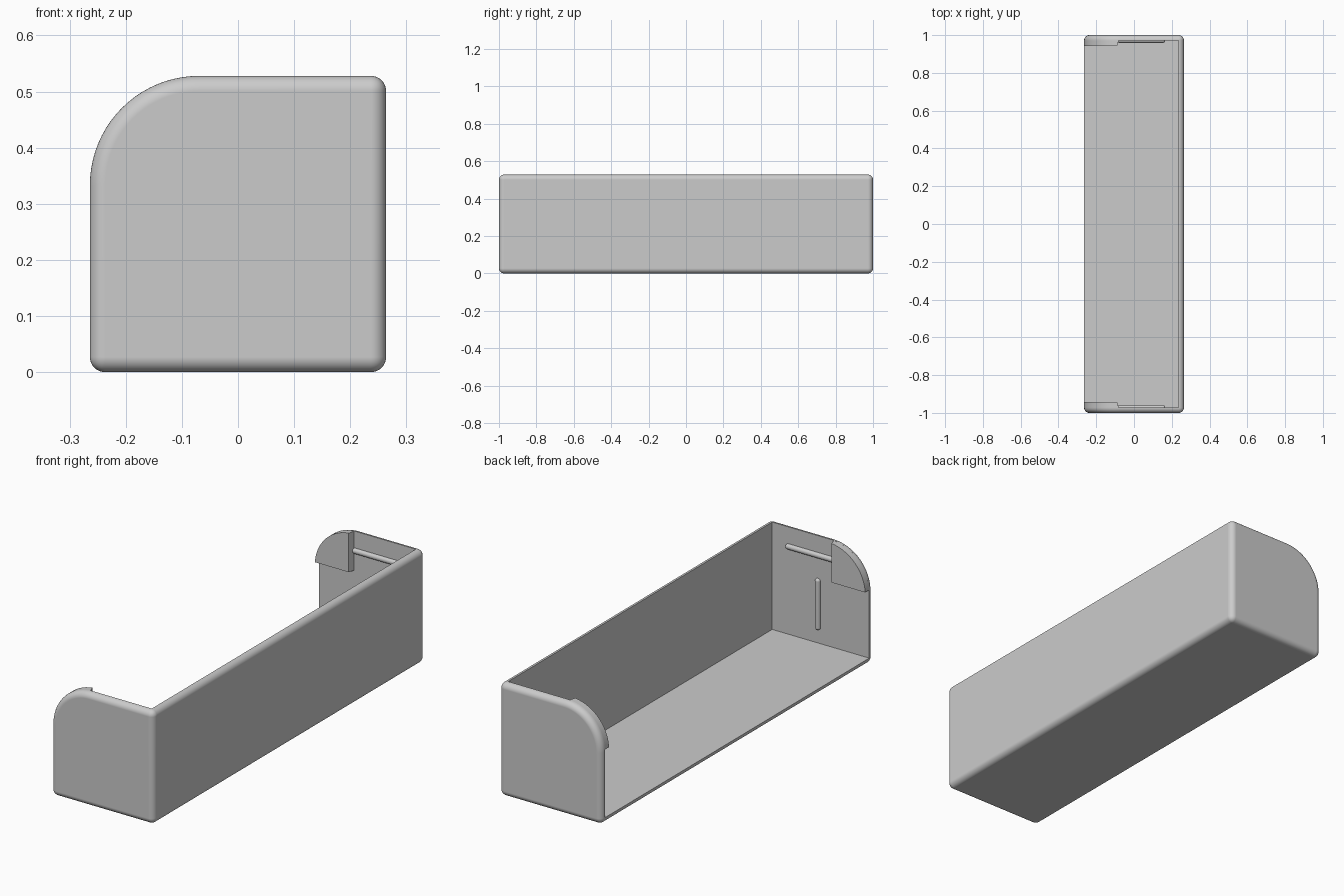
import bpy, bmesh, math
from mathutils import Matrix

cube = bpy.data.objects.get("Cube")
if cube:
    bpy.data.objects.remove(cube, do_unlink=True)

HALF_X, HALF_Y, HEIGHT = 0.264, 1.0, 0.528
WALL, ROUND = 0.028, 0.027
ARC = 0.195
ARC_X, ARC_Z = -HALF_X + ARC, HEIGHT - ARC
INNER_Y = HALF_Y - WALL

grey = bpy.data.materials.new("light grey plastic")
grey.use_nodes = True
colour = (0.6, 0.6, 0.6, 1)
grey.diffuse_color = colour
grey.node_tree.nodes["Principled BSDF"].inputs["Base Color"].default_value = colour


def arc_points(start, end, steps):
    """Points (x, z) along the large corner arc, angles in degrees."""
    angles = [math.radians(start + (end - start) * i / steps) for i in range(steps + 1)]
    return [(ARC_X + ARC * math.cos(a), ARC_Z + ARC * math.sin(a)) for a in angles]


def prism(profile, y0, y1):
    """Extrude an (x, z) profile along y."""
    bm = bmesh.new()
    base = bm.faces.new([bm.verts.new((x, y0, z)) for x, z in profile])
    moved = bmesh.ops.extrude_face_region(bm, geom=[base])["geom"]
    verts = [v for v in moved if isinstance(v, bmesh.types.BMVert)]
    bmesh.ops.translate(bm, verts=verts, vec=(0, y1 - y0, 0))
    bmesh.ops.recalc_face_normals(bm, faces=bm.faces)
    return bm


def make_object(name, bm):
    mesh = bpy.data.meshes.new(name)
    bm.to_mesh(mesh)
    bm.free()
    mesh.materials.append(grey)
    obj = bpy.data.objects.new(name, mesh)
    bpy.context.collection.objects.link(obj)
    return obj


def activate(obj):
    bpy.ops.object.select_all(action='DESELECT')
    obj.select_set(True)
    bpy.context.view_layer.objects.active = obj


def smooth(obj):
    activate(obj)
    bpy.ops.object.shade_smooth_by_angle(angle=math.radians(30))
    weighted = obj.modifiers.new("Flat faces", 'WEIGHTED_NORMAL')
    weighted.keep_sharp = True


# Tray body: rounded block hollowed from the top and the open side
outline = [(HALF_X, 0), (HALF_X, HEIGHT)] + arc_points(90, 180, 20) + [(-HALF_X, 0)]
bm = prism(outline, -HALF_Y, HALF_Y)
sharp = [e for e in bm.edges if e.calc_face_angle() > math.radians(30)]
bmesh.ops.bevel(bm, geom=sharp, offset=ROUND, segments=8, profile=0.5,
                affect='EDGES', clamp_overlap=False)
tray = make_object("tray_body", bm)

inner_x = HALF_X - WALL
cutter = make_object("hollow_cutter", prism(
    [(-1, WALL), (inner_x, WALL), (inner_x, 1), (-1, 1)], -INNER_Y, INNER_Y))
cutter.hide_render = True
activate(tray)
hollow = tray.modifiers.new("Hollow", 'BOOLEAN')
hollow.operation = 'DIFFERENCE'
hollow.solver = 'EXACT'
hollow.object = cutter
bpy.ops.object.modifier_apply(modifier=hollow.name)
bpy.data.objects.remove(cutter, do_unlink=True)
smooth(tray)


def capsule(name, length, radius, centre, turn):
    """Rod with round ends, standing on z before it is turned about y."""
    bm = bmesh.new()
    bmesh.ops.create_uvsphere(bm, u_segments=20, v_segments=11, radius=radius)
    for v in bm.verts:
        v.co.z += math.copysign(length / 2 - radius, v.co.z)
    bm.transform(Matrix.Translation(centre) @ Matrix.Rotation(turn, 4, 'Y'))
    smooth(make_object(name, bm))


# Corner tabs and ribs on the inside of both end walls
for side, label in ((-1, "front"), (1, "back")):
    profile = arc_points(96, 176.5, 16)
    tab_x, tab_z = profile[0][0], profile[-1][1]
    bm = prism(profile + [(tab_x, tab_z)], side * INNER_Y, side * (INNER_Y - 0.029))
    for v in bm.verts:
        if abs(v.co.x - tab_x) < 0.001 and abs(v.co.y) > INNER_Y - 0.001:
            v.co.x += 0.008
    smooth(make_object(label + "_corner_tab", bm))
    capsule(label + "_level_rib", 0.255, 0.013, (0.038, side * INNER_Y, 0.437), math.pi / 2)
    capsule(label + "_upright_rib", 0.24, 0.013, (0, side * INNER_Y, 0.21), 0)
